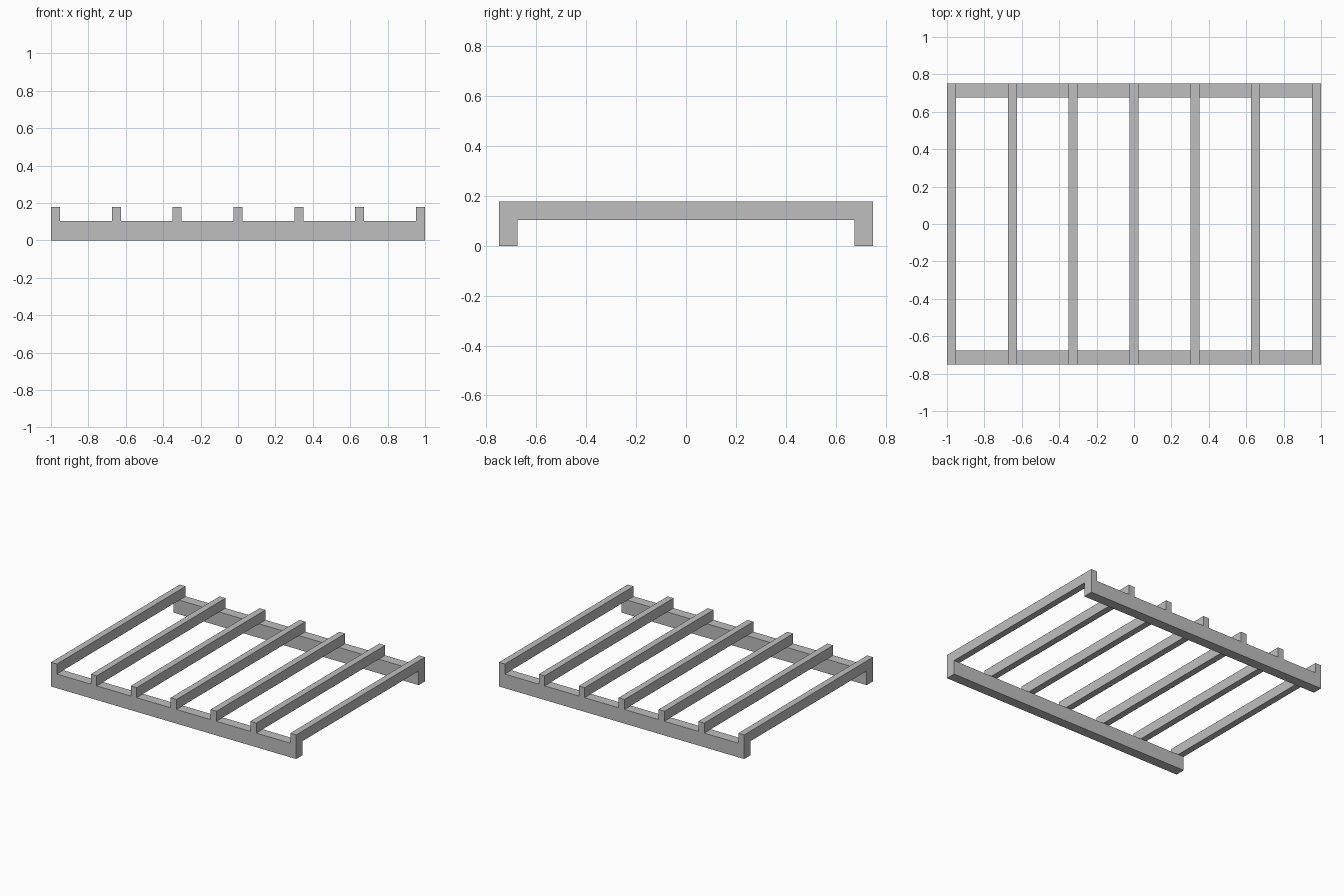
import bpy

default_cube = bpy.data.objects.get("Cube")
if default_cube:
    bpy.data.objects.remove(default_cube, do_unlink=True)

grey = bpy.data.materials.new("plain grey")
grey.use_nodes = True
colour = (0.52, 0.52, 0.52, 1)
grey.diffuse_color = colour
grey.node_tree.nodes["Principled BSDF"].inputs["Base Color"].default_value = colour

LENGTH, DEPTH = 2.0, 1.5
RAIL_DEPTH, RAIL_HEIGHT = 0.074, 0.104
SLAT_WIDTH, SLAT_HEIGHT = 0.048, 0.074
SLAT_COUNT = 7


def add_beam(name, size, location):
    """Add a square-edged beam with the given full size and centre."""
    bpy.ops.mesh.primitive_cube_add(size=1, location=location)
    beam = bpy.context.object
    beam.name = name
    beam.scale = size
    bpy.ops.object.transform_apply(location=False, rotation=False, scale=True)
    beam.data.materials.append(grey)


# Long rails along the front and back
for side, sign in (("front", -1), ("back", 1)):
    add_beam(f"{side}_rail", (LENGTH, RAIL_DEPTH, RAIL_HEIGHT),
             (0, sign * (DEPTH - RAIL_DEPTH) / 2, RAIL_HEIGHT / 2))

# Evenly spaced slats resting across the rails
span = LENGTH - SLAT_WIDTH
for i in range(SLAT_COUNT):
    x = span * (i / (SLAT_COUNT - 1) - 0.5)
    add_beam(f"slat_{i + 1}", (SLAT_WIDTH, DEPTH, SLAT_HEIGHT),
             (x, 0, RAIL_HEIGHT + SLAT_HEIGHT / 2))
